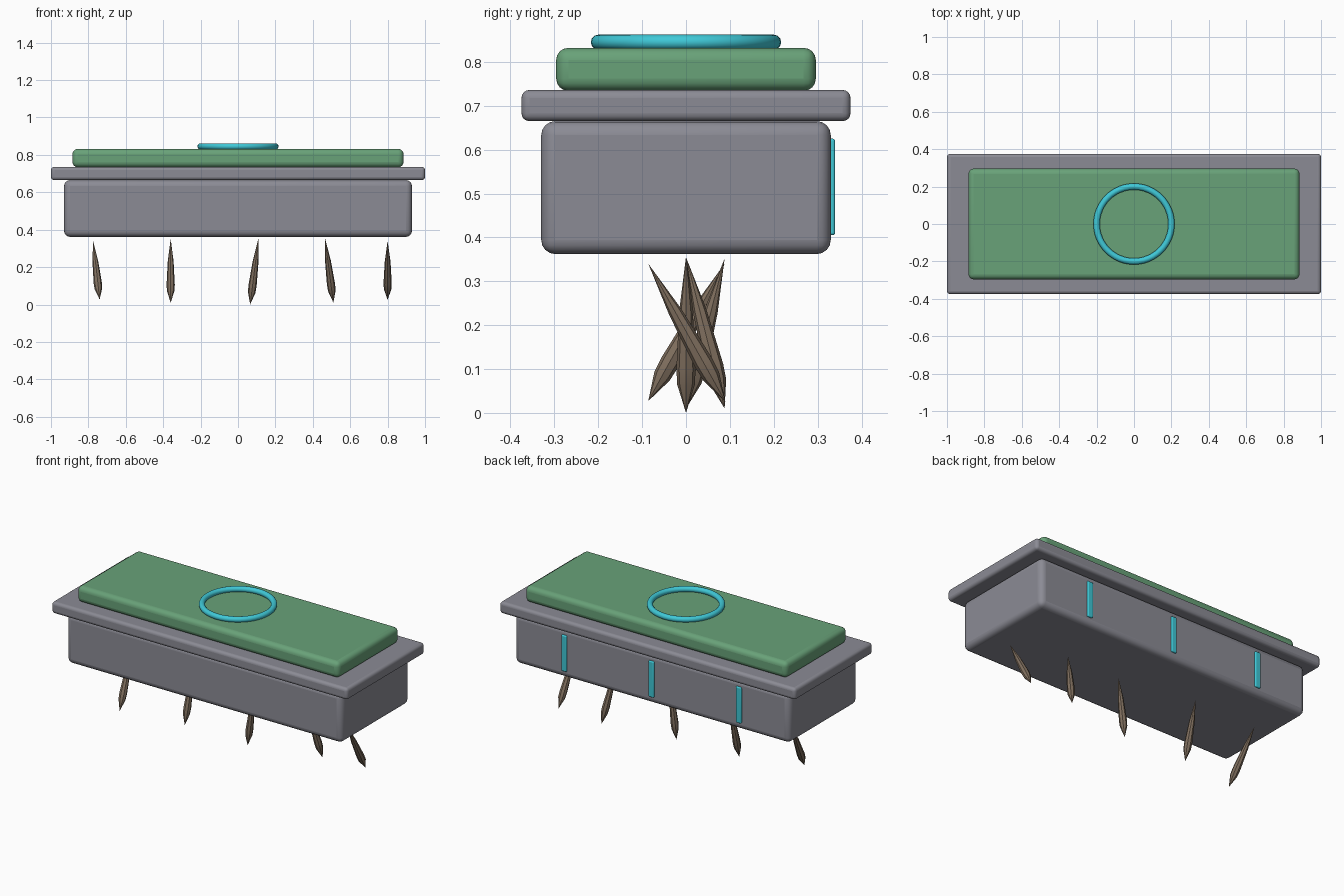
import bpy, bmesh, math
from mathutils import Vector

if "Cube" in bpy.data.objects:
    bpy.data.objects.remove(bpy.data.objects["Cube"])


def material(name, rgb):
    m = bpy.data.materials.new(name)
    m.diffuse_color = (*rgb, 1)
    m.use_nodes = True
    m.node_tree.nodes["Principled BSDF"].inputs["Base Color"].default_value = m.diffuse_color
    return m


STONE = material("grey stone", (0.26, 0.26, 0.30))
MOSS = material("moss green", (0.14, 0.36, 0.19))
GLOW = material("cyan", (0.05, 0.58, 0.68))
WOOD = material("root brown", (0.21, 0.155, 0.11))


def finish(obj, name, mat, angle=50):
    obj.name = name
    obj.data.materials.append(mat)
    bpy.ops.object.select_all(action='DESELECT')
    obj.select_set(True)
    bpy.context.view_layer.objects.active = obj
    bpy.ops.object.shade_smooth_by_angle(angle=math.radians(angle))
    return obj


def rounded_box(name, mat, x, y, z, bevel):
    """Box from (min, max) pairs with rounded edges."""
    spans = (x, y, z)
    bpy.ops.mesh.primitive_cube_add(size=1, location=[(a + b) / 2 for a, b in spans])
    obj = bpy.context.object
    obj.scale = [b - a for a, b in spans]
    bpy.ops.object.transform_apply(location=False, rotation=False, scale=True)
    mod = obj.modifiers.new("round", 'BEVEL')
    mod.width = bevel
    mod.segments = 4
    return finish(obj, name, mat)


def spike(name, top, bottom, sides=8):
    """Pointed root, thickest near its lower end."""
    top, bottom = Vector(top), Vector(bottom)
    axis = top - bottom
    turn = Vector((0, 0, 1)).rotation_difference(axis)
    bm = bmesh.new()
    rings = []
    for t, r in ((0.18, 0.020), (0.28, 0.022), (0.65, 0.0155)):
        rings.append([bm.verts.new(bottom + axis * t + turn @ Vector(
            (r * math.cos(a), r * math.sin(a), 0)))
            for a in (math.tau * i / sides for i in range(sides))])
    low, high = bm.verts.new(bottom), bm.verts.new(top)
    for i in range(sides):
        j = (i + 1) % sides
        bm.faces.new((low, rings[0][j], rings[0][i]))
        for a, b in zip(rings, rings[1:]):
            bm.faces.new((a[i], a[j], b[j], b[i]))
        bm.faces.new((rings[-1][i], rings[-1][j], high))
    mesh = bpy.data.meshes.new(name)
    bm.to_mesh(mesh)
    bm.free()
    obj = bpy.data.objects.new(name, mesh)
    bpy.context.collection.objects.link(obj)
    finish(obj, name, WOOD, 30)


# Stacked slabs
rounded_box("stone_body", STONE, (-0.93, 0.93), (-0.33, 0.33), (0.362, 0.665), 0.032)
rounded_box("stone_rim", STONE, (-1.0, 1.0), (-0.375, 0.375), (0.665, 0.736), 0.018)
rounded_box("moss_top", MOSS, (-0.885, 0.885), (-0.296, 0.296), (0.734, 0.832), 0.028)

# Ring on the top
bpy.ops.mesh.primitive_torus_add(major_radius=0.2, minor_radius=0.017, location=(0, 0, 0.845),
                                 major_segments=48, minor_segments=12)
finish(bpy.context.object, "top_ring", GLOW)

# Glowing strips on the back
for i, x in enumerate((-0.59, 0, 0.59)):
    rounded_box(f"back_strip_{i + 1}", GLOW, (x - 0.018, x + 0.018),
                (0.32, 0.34), (0.405, 0.625), 0.006)

# Dangling roots: top point, bottom point
roots = (((-0.775, 0.088, 0.34), (-0.74, -0.086, 0.027)),
         ((-0.36, 0.088, 0.352), (-0.36, 0.0, 0.01)),
         ((0.11, 0.0, 0.357), (0.065, 0.0, 0.0)),
         ((0.465, 0.0, 0.355), (0.51, 0.088, 0.01)),
         ((0.80, -0.086, 0.34), (0.80, 0.09, 0.025)))
for i, (top, bottom) in enumerate(roots):
    spike(f"root_{i + 1}", top, bottom)
